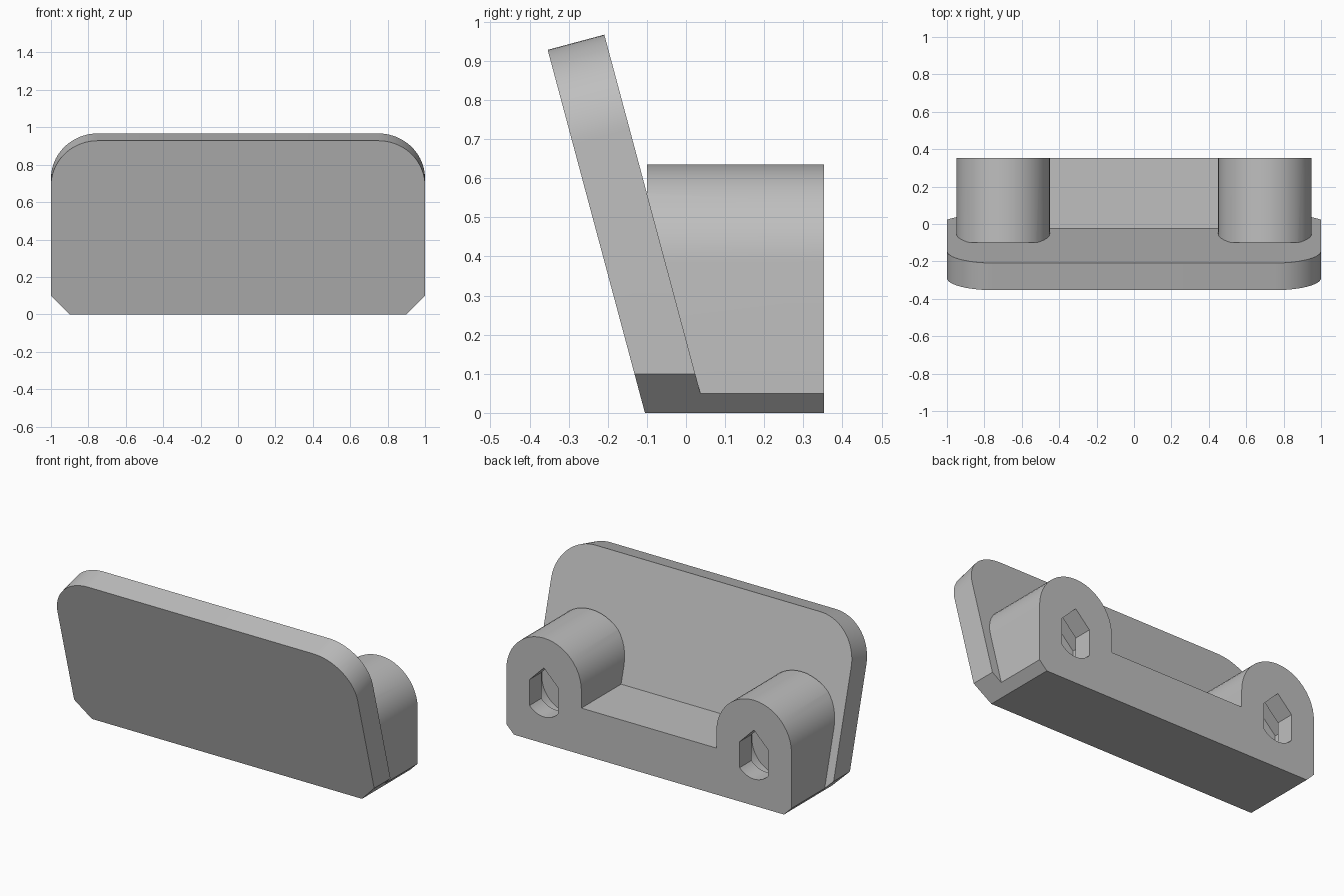
import bpy, bmesh
from math import sin, cos, asin, pi, radians
from mathutils import Matrix, Vector

if "Cube" in bpy.data.objects:
    bpy.data.objects.remove(bpy.data.objects["Cube"])

GREY = (0.52, 0.52, 0.52, 1)
mat = bpy.data.materials.new("plain grey")
mat.use_nodes = True
mat.diffuse_color = GREY
mat.node_tree.nodes["Principled BSDF"].inputs["Base Color"].default_value = GREY

TILT = radians(15)
FOOT_Y, THICK, BACK_Y = -0.105, 0.15, 0.353
BOSS_X, BOSS_R, BOSS_Z, FLOOR_Z = 0.7, 0.25, 0.385, 0.28


def arc(cx, cz, r, a0, a1, n=24):
    steps = [a0 + (a1 - a0) * i / n for i in range(n + 1)]
    return [(cx + r * cos(a), cz + r * sin(a)) for a in steps]


def prism(outline, y0, y1):
    """Extrude an (x, z) outline along y."""
    bm = bmesh.new()
    face = bm.faces.new([bm.verts.new((x, y0, z)) for x, z in outline])
    new = bmesh.ops.extrude_face_region(bm, geom=[face])["geom"]
    verts = [g for g in new if isinstance(g, bmesh.types.BMVert)]
    bmesh.ops.translate(bm, verts=verts, vec=(0, y1 - y0, 0))
    bmesh.ops.recalc_face_normals(bm, faces=bm.faces)
    return bm


def trim(bm, point, normal):
    """Slice away everything on the normal side and close the cut."""
    geom = bm.verts[:] + bm.edges[:] + bm.faces[:]
    cut = bmesh.ops.bisect_plane(bm, geom=geom, dist=1e-5, plane_co=point,
                                 plane_no=normal, clear_outer=True)["geom_cut"]
    edges = [g for g in cut if isinstance(g, bmesh.types.BMEdge)]
    bmesh.ops.edgenet_fill(bm, edges=edges)
    bmesh.ops.recalc_face_normals(bm, faces=bm.faces)


def make(name, bm):
    mesh = bpy.data.meshes.new(name)
    bm.to_mesh(mesh)
    bm.free()
    mesh.materials.append(mat)
    ob = bpy.data.objects.new(name, mesh)
    bpy.context.collection.objects.link(ob)
    return ob


def slot(cx, half, r, cz, side_z):
    """Slot outline: rounded bottom, straight sides, pointed roof."""
    a = asin(min(1, half / r))
    return arc(cx, cz, r, -pi / 2 - a, -pi / 2 + a) + [
        (cx + half, side_z), (cx, side_z + half), (cx - half, side_z)]


# Leaning front panel with rounded top corners, trimmed flat at the foot
top = 0.961
outline = [(-1, -0.1), (1, -0.1)]
outline += arc(0.75, top - 0.25, 0.25, 0, pi / 2)
outline += arc(-0.75, top - 0.25, 0.25, pi / 2, pi)
bm = prism(outline, 0, THICK)
bm.transform(Matrix.Translation((0, FOOT_Y, 0)) @ Matrix.Rotation(TILT, 4, "X"))
trim(bm, (0, 0, 0), (0, 0, -1))
for s in (-1, 1):
    trim(bm, (s * 0.9, 0, 0), (s, 0, -1))
panel = make("front_panel", bm)

# Mount body: low bridge between two round-topped bosses
outline = [(-0.9, 0), (0.9, 0), (0.95, 0.05)]
outline += arc(BOSS_X, BOSS_Z, BOSS_R, 0, pi) + [(0.45, FLOOR_Z), (-0.45, FLOOR_Z)]
outline += arc(-BOSS_X, BOSS_Z, BOSS_R, 0, pi) + [(-0.95, 0.05)]
bm = prism(outline, -0.1, BACK_Y)
lean = Vector((0, cos(TILT), sin(TILT)))
trim(bm, Vector((0, FOOT_Y, 0)) + lean * THICK, -lean)
body = make("mount_body", bm)

# Hanging slots: narrow opening leading to a wider pocket
cutters = []
for s in (-1, 1):
    x = s * BOSS_X
    cutters.append(make("slot_cutter", prism(slot(x, 0.095, 0.125, 0.285, 0.36), 0.2, 0.4)))
    cutters.append(make("pocket_cutter", prism(slot(x, 0.173, 0.173, 0.27, 0.36), 0.125, 0.24)))
for c in cutters:
    c.hide_render = True
    mod = body.modifiers.new("cut", "BOOLEAN")
    mod.operation, mod.solver, mod.object = "DIFFERENCE", "EXACT", c
bpy.context.view_layer.update()
carved = bpy.data.meshes.new_from_object(
    body.evaluated_get(bpy.context.evaluated_depsgraph_get()))
body.modifiers.clear()
body.data = carved
for c in cutters:
    bpy.data.objects.remove(c)

# Smooth the curved faces, keep the corners crisp
bpy.ops.object.select_all(action="DESELECT")
for ob in (panel, body):
    ob.select_set(True)
    bpy.context.view_layer.objects.active = ob
bpy.ops.object.shade_smooth_by_angle(angle=radians(30))
